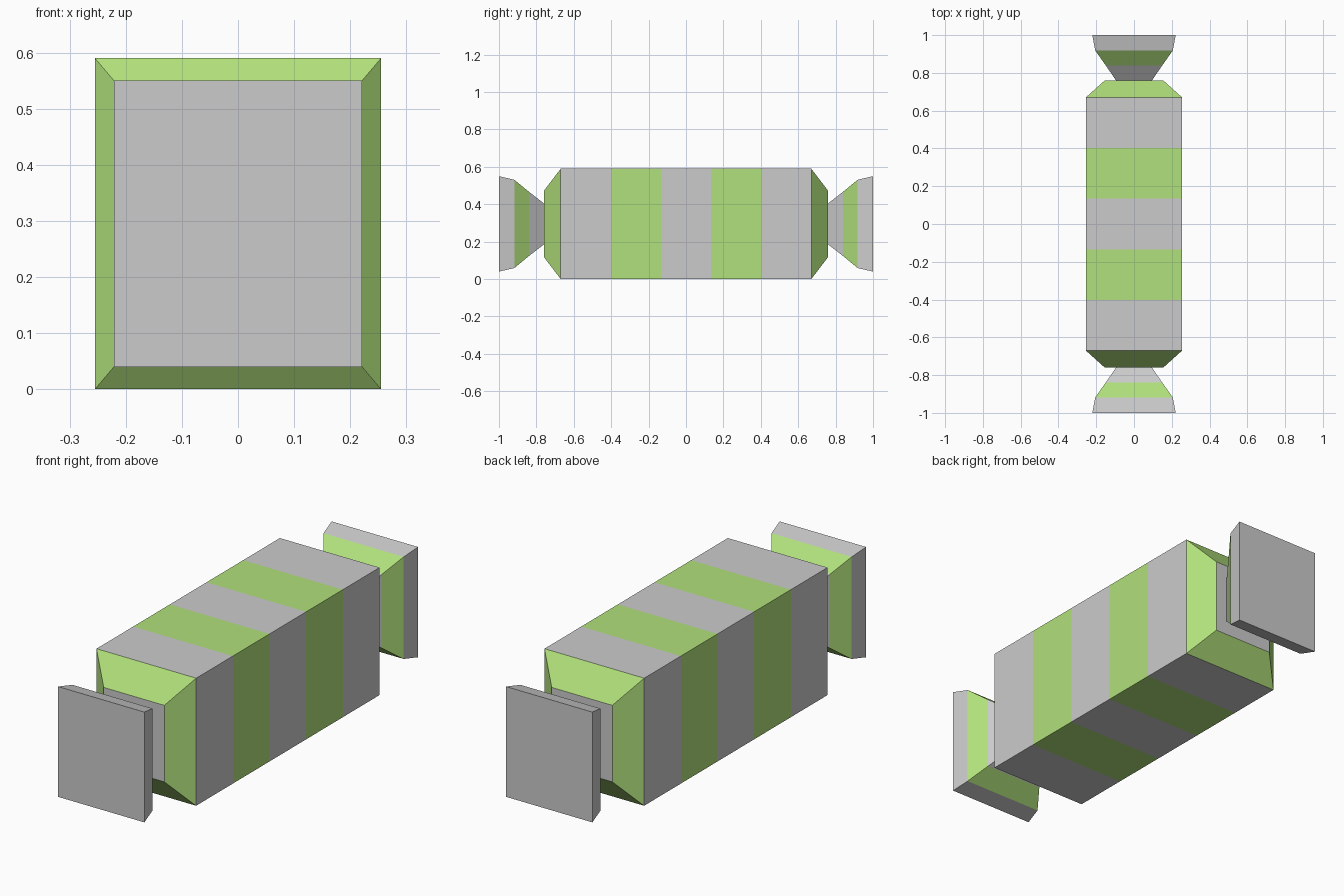
import bpy, bmesh

if "Cube" in bpy.data.objects:
    bpy.data.objects.remove(bpy.data.objects["Cube"])

CZ = 0.295  # height of the long axis

green = bpy.data.materials.new("green_wrap")
green.diffuse_color = (0.44, 0.75, 0.2, 1)
green.use_nodes = True
green.node_tree.nodes["Principled BSDF"].inputs["Base Color"].default_value = green.diffuse_color


def loft(name, sections, green_bands, cap_start=True):
    """Skin rectangular rings (y, half width, half height) along y."""
    bm = bmesh.new()
    rings = [[bm.verts.new((sx * w, y, CZ + sz * h))
              for sx, sz in ((-1, -1), (1, -1), (1, 1), (-1, 1))]
             for y, w, h in sections]
    for i, (a, b) in enumerate(zip(rings, rings[1:])):
        for k in range(4):
            n = (k + 1) % 4
            face = bm.faces.new((a[k], a[n], b[n], b[k]))
            face.material_index = int(i in green_bands)
    if cap_start:
        bm.faces.new(rings[0])
    bm.faces.new(rings[-1])
    bmesh.ops.recalc_face_normals(bm, faces=bm.faces)
    mesh = bpy.data.meshes.new(name)
    mesh.materials.append(None)   # plain grey
    mesh.materials.append(green)
    bm.to_mesh(mesh)
    bm.free()
    obj = bpy.data.objects.new(name, mesh)
    bpy.context.collection.objects.link(obj)
    return obj


# Striped body with green tapered shoulders
stripes = [(-0.67 + i * 0.268, 0.255, 0.295) for i in range(6)]
loft("striped_body",
     [(-0.76, 0.155, 0.177)] + stripes + [(0.76, 0.155, 0.177)],
     {0, 2, 4, 6})

# Flared wrapper ends, mirrored front to back (open where they meet the body)
tail = loft("wrapper_ends",
            [(0.76, 0.095, 0.11), (0.84, 0.15, 0.172),
             (0.918, 0.205, 0.236), (1.0, 0.221, 0.255)],
            {1}, cap_start=False)
mirror = tail.modifiers.new("front_copy", 'MIRROR')
mirror.use_axis = (False, True, False)
